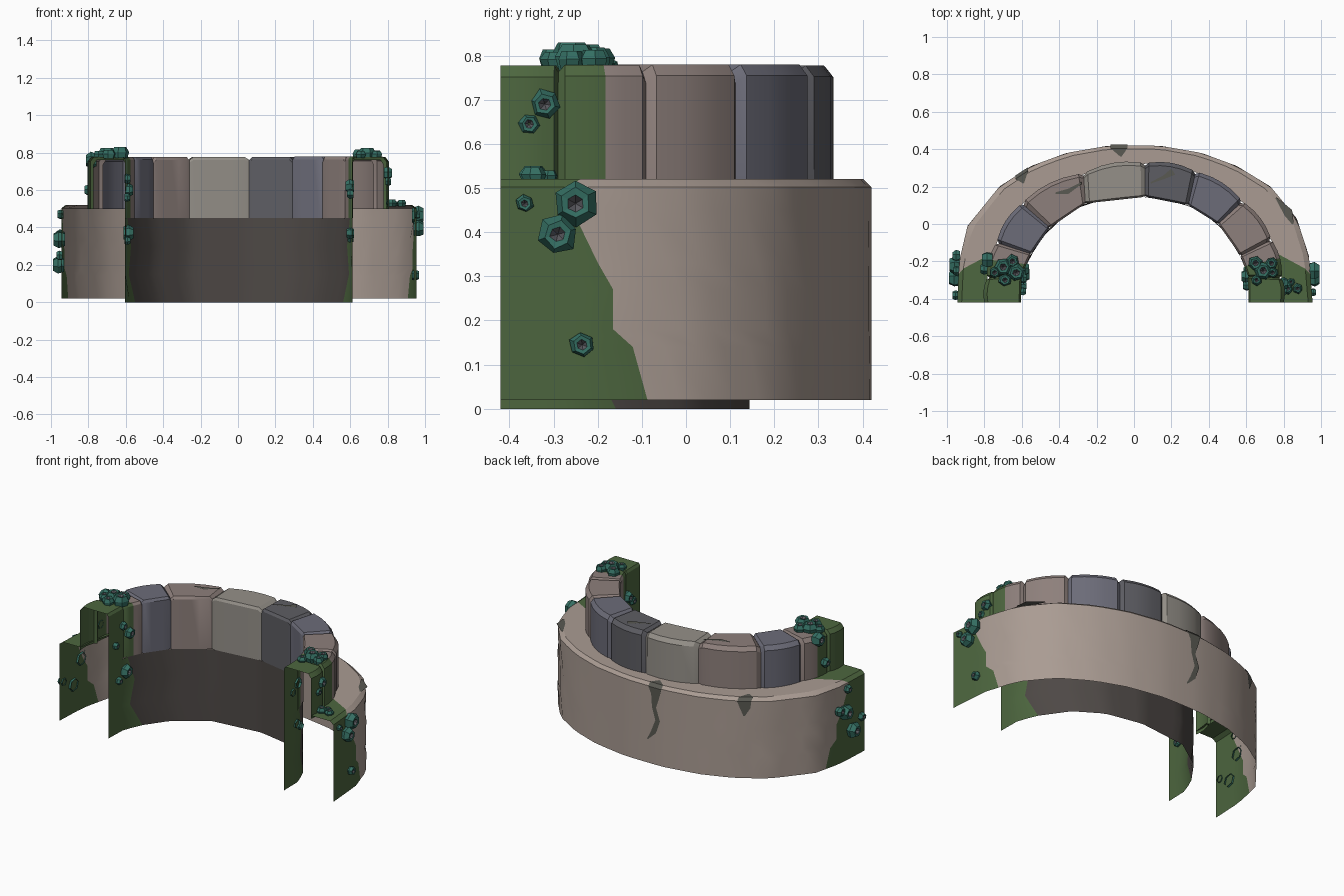
import bpy, bmesh, math, random
from mathutils import Vector as V

if "Cube" in bpy.data.objects:
    bpy.data.objects.remove(bpy.data.objects["Cube"])

random.seed(4)


def mat(name, r, g, b):
    m = bpy.data.materials.new(name)
    m.diffuse_color = (r, g, b, 1)
    m.use_nodes = True
    m.node_tree.nodes["Principled BSDF"].inputs["Base Color"].default_value = m.diffuse_color
    return m


TAN = mat("tan_stone", .40, .33, .29)
MOSS = mat("moss", .075, .135, .05)
DARK = mat("inner_dark", .075, .065, .06)
CRACK = mat("crack", .10, .10, .085)
TEAL = mat("teal_growth", .035, .16, .125)
SLATE = mat("slate", .15, .15, .19)
SLATE2 = mat("dark_slate", .11, .11, .125)
BROWN = mat("brown_stone", .27, .215, .20)
GREY = mat("grey_stone", .30, .28, .25)


def finish(bm, name, mats, smooth=None):
    me = bpy.data.meshes.new(name)
    bm.to_mesh(me)
    bm.free()
    ob = bpy.data.objects.new(name, me)
    bpy.context.collection.objects.link(ob)
    for m in mats:
        me.materials.append(m)
    if smooth:
        bpy.ops.object.select_all(action='DESELECT')
        ob.select_set(True)
        bpy.context.view_layer.objects.active = ob
        bpy.ops.object.shade_smooth_by_angle(angle=math.radians(smooth))
    return ob


def sheet(name, rows, mats, is_moss=lambda i: False, smooth=28):
    """Open skin through rows of points."""
    bm = bmesh.new()
    g = [[bm.verts.new(p) for p in r] for r in rows]
    for a, b in zip(g, g[1:]):
        for i in range(len(a) - 1):
            f = bm.faces.new((a[i], b[i], b[i + 1], a[i + 1]))
            f.material_index = int(is_moss(i))
    return finish(bm, name, mats, smooth)


def along(path, t):
    pts = [V(p) for p in path]
    ls = [(b - a).length for a, b in zip(pts, pts[1:])]
    d = t * sum(ls)
    for a, b, l in zip(pts, pts[1:], ls):
        if d <= l:
            return a.lerp(b, d / l)
        d -= l
    return pts[-1]


def find_t(path, y):
    t = 0
    while along(path, t).y < y:
        t += .004
    return t


N_MOSS, N_MID = 4, 30


def arc_row(path, z, edge):
    """Points round the arc with columns pinned to the moss edge."""
    a, b = find_t(path, edge), 1 - find_t(path[::-1], edge)
    ts = [a * i / N_MOSS for i in range(N_MOSS)]
    ts += [a + (b - a) * i / N_MID for i in range(N_MID)]
    ts += [b + (1 - b) * i / N_MOSS for i in range(N_MOSS + 1)]
    return [along(path, t).to_3d() + V((0, 0, z)) for t in ts]


mossy = lambda i: i < N_MOSS or i >= N_MOSS + N_MID

# Plan curves, left end to right end
OUTER = [(-.945, -.42), (-.935, -.2), (-.89, -.01), (-.72, .2), (-.55, .31), (-.36, .38),
         (-.13, .42), (.13, .42), (.36, .38), (.55, .31), (.73, .2), (.87, .03), (.935, -.17), (.955, -.42)]
STONE_OUT = [(-.80, -.42), (-.785, -.29), (-.735, -.1), (-.6, .11), (-.27, .27), (.06, .325),
             (.33, .28), (.58, .12), (.735, -.085), (.79, -.29), (.80, -.42)]
STONE_IN = [(-.605, -.42), (-.6, -.27), (-.55, -.16), (-.45, -.02), (-.26, .11), (.06, .145),
            (.29, .1), (.45, 0), (.57, -.17), (.61, -.28), (.612, -.42)]
LIP = [(x * .975, y if y < -.4 else y - .018) for x, y in OUTER]

# Outer wall with bevelled lip and ledge (open below and at the ends)
rows = [arc_row(OUTER, z, e) for z, e in ((.02, -.09), (.14, -.13), (.18, -.175), (.27, -.175),
                                         (.33, -.2), (.45, -.265), (.502, -.27))]
rows += [arc_row(LIP, .52, -.25), arc_row(STONE_OUT, .52, -.16)]
sheet("outer_wall", rows, [TAN, MOSS], mossy)

# Inner wall
rows = [arc_row(STONE_IN, z, e) for z, e in ((.45, -.25), (.3, -.21), (.15, -.24), (0, -.16))]
sheet("inner_wall", rows, [DARK, MOSS], mossy)

# Rim stones
colours = [MOSS, BROWN, SLATE, BROWN, GREY, SLATE2, SLATE, BROWN, BROWN, MOSS]
PROFILE = [(0, .5), (0, .755), (.1, .78), (.95, .78), (1, .765), (1, .45)]
for k, col in enumerate(colours):
    o0, o1 = V(STONE_OUT[k]), V(STONE_OUT[k + 1])
    i0, i1 = V(STONE_IN[k]), V(STONE_IN[k + 1])
    n = V((o0.y - o1.y, o1.x - o0.x)).normalized()
    bow = .09 * (o1 - o0).length
    ts = (0, .07, .3, .5, .7, .93, 1)
    lift = random.uniform(-.004, .0)
    stations = []
    for t in ts:
        end = t in (0, 1) and 0 < k + t < 10
        o = o0.lerp(o1, t) + n * bow * 4 * t * (1 - t)
        i = i0.lerp(i1, t)
        line = []
        for w, z in PROFILE:
            if end:
                w = .07 + w * .91
                z -= .016 if z > .6 else 0
            line.append(o.lerp(i, w).to_3d() + V((0, 0, z + (lift if z > .6 else 0))))
        stations.append(line)
    part = (lambda i: i < 3) if k == 1 else (lambda i: i >= 3) if k == 8 else (lambda i: False)
    sheet(f"rim_stone_{k + 1}", [list(r) for r in zip(*stations)], [col, MOSS], part, 30)


# Cracks as thin inlays
def strip(name, pts, side):
    """pts: (centre, half width); side: width direction"""
    rows = [[V(c) - V(side) * w, V(c) + V(side) * w] for c, w in pts]
    sheet(name, rows, [CRACK], smooth=None)


def wall_y(x):
    for (x0, y0), (x1, y1) in zip(OUTER, OUTER[1:]):
        if x0 <= x <= x1:
            return y0 + (y1 - y0) * (x - x0) / (x1 - x0)


def wall_crack(name, pts):
    x0 = pts[0][0]
    s = V((.04, wall_y(x0 + .02) - wall_y(x0 - .02), 0)).normalized()
    line = [((x, wall_y(x) + .004, z), w) for x, z, w in pts]
    x, z, w = pts[-1]
    line += [((x, wall_y(x) - .015, .523), w), ((x + .01, wall_y(x) - .06, .523), .003)]
    strip(name, line, s)


wall_crack("long_wall_crack", [(-.03, .17, .004), (-.07, .22, .018), (-.10, .30, .016),
                              (-.075, .38, .014), (-.085, .46, .03), (-.08, .502, .045)])
wall_crack("short_wall_crack", [(-.6, .41, .004), (-.605, .46, .03), (-.6, .502, .04)])
strip("ledge_chip", [((.85, .0, .523), .005), ((.825, .06, .523), .025), ((.76, .14, .523), .004)], (.8, .6, 0))
strip("rim_crack_left", [((-.42, .165, .7815), .004), ((-.35, .175, .7815), .014), ((-.28, .22, .7815), .006)], (0, 1, 0))
strip("rim_crack_right", [((.09, .22, .7815), .004), ((.16, .25, .7815), .01), ((.21, .28, .7815), .02)], (-.5, .8, 0))


# Cup-shaped growths
def cup(bm, pos, nrm, r):
    q = V(nrm).to_track_quat('Z', 'Y')
    spin = random.uniform(0, 1)
    rings = []
    for s, h in ((.85, -.3), (1.05, .4), (.72, 1.0), (.42, .95)):
        rings.append([bm.verts.new(V(pos) + q @ V((
            r * s * random.uniform(.9, 1.1) * math.cos(spin + a * math.pi / 3),
            r * s * random.uniform(.9, 1.1) * math.sin(spin + a * math.pi / 3), r * h)))
            for a in range(6)])
    pit = bm.verts.new(V(pos) + q @ V((0, 0, r * .35)))
    for a, b in zip(rings, rings[1:]):
        for i in range(6):
            j = (i + 1) % 6
            bm.faces.new((a[i], a[j], b[j], b[i]))
    for i in range(6):
        f = bm.faces.new((rings[3][i], rings[3][(i + 1) % 6], pit))
        f.material_index = 1


UP, R, L = (0, 0, 1), (1, 0, 0), (-1, 0, 0)
growths = {
    "right_growths": [
        (R, [(.945, -.25, .465, .048), (.95, -.29, .395, .043), (.94, -.235, .145, .028), (.953, -.365, .465, .02),
             (.79, -.32, .69, .033), (.795, -.355, .645, .024)]),
        (UP, [(.65, -.21, .78, .038), (.735, -.21, .78, .032), (.69, -.25, .78, .045), (.655, -.3, .78, .028),
              (.74, -.26, .78, .03), (.82, -.345, .52, .03), (.875, -.345, .52, .026), (.84, -.31, .52, .02)]),
        (L, [(.61, -.28, .62, .035), (.61, -.33, .58, .026), (.61, -.29, .37, .03), (.61, -.25, .34, .024)])],
    "left_growths": [
        (L, [(-.94, -.22, .335, .046), (-.943, -.29, .2, .046), (-.945, -.38, .25, .026), (-.94, -.17, .36, .03),
             (-.94, -.25, .47, .026), (-.79, -.24, .60, .03), (-.77, -.19, .76, .042)]),
        (UP, [(-.65, -.2, .78, .036), (-.7, -.23, .78, .045), (-.63, -.26, .785, .045), (-.69, -.3, .78, .034),
              (-.745, -.26, .78, .03)]),
        (R, [(-.595, -.24, .6, .034), (-.6, -.29, .66, .026), (-.6, -.36, .56, .022),
             (-.6, -.27, .37, .04), (-.6, -.33, .33, .024)])],
}
for name, groups in growths.items():
    bm = bmesh.new()
    for nrm, items in groups:
        for x, y, z, r in items:
            cup(bm, (x, y, z), nrm, r)
    finish(bm, name, [TEAL, SLATE2])
